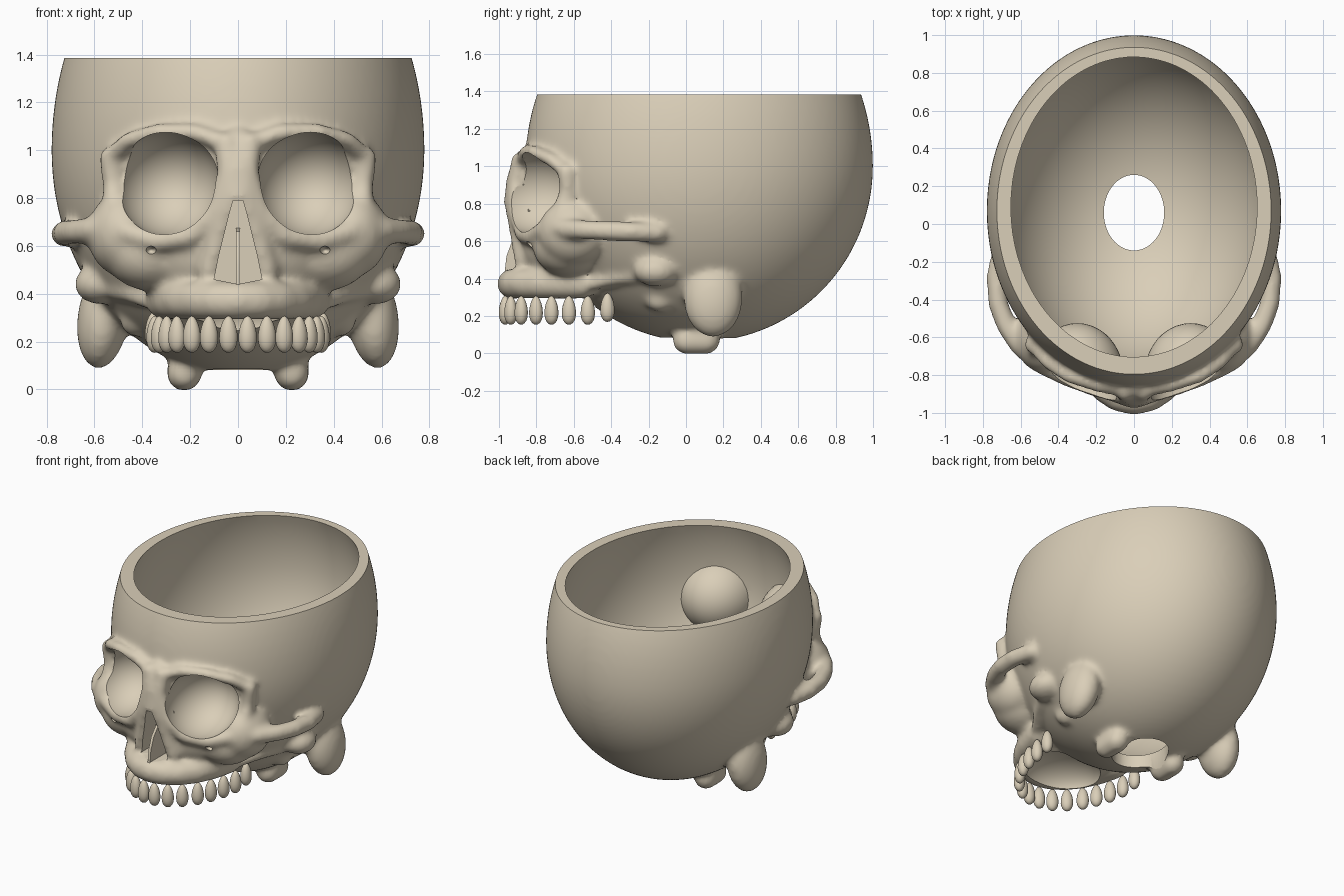
import bpy, bmesh, math
from mathutils import Matrix, Vector

if "Cube" in bpy.data.objects:
    bpy.data.objects.remove(bpy.data.objects["Cube"])

bone = bpy.data.materials.new("bone")
bone.use_nodes = True
COLOUR = (0.70, 0.62, 0.48, 1)
bone.diffuse_color = COLOUR
bone.node_tree.nodes["Principled BSDF"].inputs["Base Color"].default_value = COLOUR


def finish(name, bm):
    bmesh.ops.recalc_face_normals(bm, faces=bm.faces)
    mesh = bpy.data.meshes.new(name)
    bm.to_mesh(mesh)
    bm.free()
    mesh.materials.append(bone)
    obj = bpy.data.objects.new(name, mesh)
    bpy.context.collection.objects.link(obj)
    return obj


def blob(bm, centre, radii, detail=3, tilt=None):
    m = Matrix.Translation(centre)
    if tilt:
        m = m @ tilt
    m = m @ Matrix.Diagonal((*radii, 1))
    return bmesh.ops.create_icosphere(bm, subdivisions=detail, radius=1, matrix=m)["verts"]


def pair(bm, centre, radii, detail=3, lean=0):
    x, y, z = centre
    for s in (1, -1):
        blob(bm, (s * x, y, z), radii, detail, Matrix.Rotation(s * lean, 4, 'Y'))


def dome(bm, y, radii, rise):
    """Braincase egg whose upper half is stretched to stand steeper."""
    for v in blob(bm, (0, y, 1), radii, 5):
        if v.co.z > 1:
            v.co.z = 1 + (v.co.z - 1) * rise


def strut(bm, path, radius):
    """Mirrored bony ridge made of closely spaced spheres."""
    pts = [Vector(p) for p in path]
    for a, b in zip(pts, pts[1:]):
        n = max(2, int((b - a).length / (radius * 0.3)))
        for i in range(n + 1):
            pair(bm, a.lerp(b, i / n), (radius,) * 3, 2)


def prism(bm, profile, place, depth):
    """Extrude a flat outline; place maps (u, v, d) to a point."""
    face = bm.faces.new([bm.verts.new(place(u, v, depth[0])) for u, v in profile])
    ext = bmesh.ops.extrude_face_region(bm, geom=[face])["geom"]
    shift = Vector(place(0, 0, depth[1])) - Vector(place(0, 0, depth[0]))
    bmesh.ops.translate(bm, vec=shift, verts=[v for v in ext if isinstance(v, bmesh.types.BMVert)])


def apply_all(obj):
    bpy.context.view_layer.objects.active = obj
    for m in list(obj.modifiers):
        bpy.ops.object.modifier_apply(modifier=m.name)


def cut(obj, bm):
    cutter = finish("cutter", bm)
    cutter.hide_render = True
    m = obj.modifiers.new("cut", 'BOOLEAN')
    m.operation, m.solver, m.object = 'DIFFERENCE', 'MANIFOLD', cutter
    apply_all(obj)
    bpy.data.objects.remove(cutter)


def smooth(obj, angle):
    bpy.ops.object.select_all(action='DESELECT')
    obj.select_set(True)
    bpy.context.view_layer.objects.active = obj
    bpy.ops.object.shade_smooth_by_angle(angle=math.radians(angle))


def arch(deg, z, inset=0):
    a = math.radians(deg)
    return Vector(((0.355 - inset) * math.sin(a), -0.42 - (0.55 - inset) * math.cos(a), z))


# Braincase and face masses
bm = bmesh.new()
dome(bm, 0.07, (0.78, 0.93, 0.94), 1.13)
blob(bm, (0, -0.6, 0.58), (0.43, 0.3, 0.25), 4)
blob(bm, (0, -0.62, 0.4), (0.36, 0.3, 0.13), 4)

# Cheekbones and cheek arches
pair(bm, (0.36, -0.63, 0.57), (0.2, 0.19, 0.16))
pair(bm, (0.48, -0.6, 0.65), (0.15, 0.19, 0.18))
strut(bm, [(0.54, -0.7, 0.67), (0.61, -0.64, 0.665), (0.675, -0.54, 0.66), (0.72, -0.42, 0.655),
           (0.73, -0.28, 0.65), (0.7, -0.15, 0.645)], 0.056)

# Ridge around each eye socket
strut(bm, [(0.06, -0.88, 1.03), (0.18, -0.86, 1.075), (0.34, -0.81, 1.075), (0.46, -0.73, 1.04),
           (0.535, -0.64, 0.97)], 0.038)
strut(bm, [(0.535, -0.64, 0.97), (0.52, -0.63, 0.86), (0.52, -0.67, 0.76), (0.47, -0.76, 0.66),
           (0.34, -0.82, 0.62), (0.2, -0.87, 0.64), (0.09, -0.9, 0.75), (0.04, -0.91, 0.9),
           (0.05, -0.89, 1.03)], 0.05)

# Nasal bones and sides of the nose opening
strut(bm, [(0, -0.86, 1.05), (0.015, -0.91, 0.93), (0.02, -0.925, 0.81), (0.07, -0.9, 0.68),
           (0.12, -0.87, 0.5)], 0.052)

# Gum ridge
strut(bm, [arch(d, 0.372, 0.04) for d in range(0, 76, 15)], 0.085)

# Jaw joints, struts to the palate, mastoids and neck condyles
pair(bm, (0.58, -0.16, 0.44), (0.105, 0.12, 0.085))
pair(bm, (0.43, -0.14, 0.29), (0.065, 0.08, 0.07))
strut(bm, [(0.54, -0.22, 0.42), (0.45, -0.38, 0.4), (0.34, -0.54, 0.36)], 0.04)
pair(bm, (0.565, 0.145, 0.295), (0.108, 0.16, 0.212), lean=-0.12)
for y in (0.01, 0.055, 0.1):
    pair(bm, (0.225, y, 0.068), (0.075, 0.085, 0.076))
skull = finish("skull", bm)

# Fuse the masses into one soft surface
m = skull.modifiers.new("fuse", 'REMESH')
m.mode, m.voxel_size = 'VOXEL', 0.015
m = skull.modifiers.new("soften", 'SMOOTH')
m.factor, m.iterations = 0.5, 20
apply_all(skull)

# Hollow braincase that leaves the socket backs standing inside
bm = bmesh.new()
dome(bm, 0.09, (0.71, 0.865, 0.86), 1.13)
cavity = finish("cavity", bm)
bm = bmesh.new()
pair(bm, (0.3, -0.8, 0.85), (0.245, 0.275, 0.245), 4)
cut(cavity, bm)
bm = bmesh.new()
bm.from_mesh(cavity.data)
bpy.data.objects.remove(cavity)
cut(skull, bm)

# Open top
bm = bmesh.new()
bmesh.ops.create_cube(bm, size=3, matrix=Matrix.Translation((0, 0, 1.385 + 1.5)))
cut(skull, bm)

# Eye sockets and the small holes below them
bm = bmesh.new()
pair(bm, (0.295, -0.82, 0.86), (0.219, 0.265, 0.217), 5)
pair(bm, (0.365, -0.87, 0.58), (0.025, 0.07, 0.02))
cut(skull, bm)

# Nose opening
bm = bmesh.new()
prism(bm, [(-0.1, 0.46), (0, 0.44), (0.1, 0.46), (0.08, 0.56), (0.035, 0.74), (0.02, 0.79),
           (-0.02, 0.79), (-0.035, 0.74), (-0.08, 0.56)], lambda u, v, d: (u, d, v), (-1.2, -0.8))
cut(skull, bm)

# Opening for the spine
bm = bmesh.new()
bmesh.ops.create_cone(bm, cap_ends=True, segments=64, radius1=1, radius2=1, depth=0.6,
                      matrix=Matrix.Translation((0, 0.06, 0.1)) @ Matrix.Diagonal((0.16, 0.2, 1, 1)))
cut(skull, bm)

# Hollow palate
bm = bmesh.new()
blob(bm, (0, -0.7, 0.26), (0.27, 0.22, 0.15), 4)
cut(skull, bm)
smooth(skull, 40)

# Nasal septum
bm = bmesh.new()
prism(bm, [(-0.77, 0.68), (-0.88, 0.66), (-0.93, 0.6), (-0.96, 0.52), (-0.97, 0.43), (-0.77, 0.42)],
      lambda u, v, d: (d, u, v), (-0.009, 0.009))
smooth(finish("nasal_septum", bm), 30)

# Upper teeth, narrowing towards the gum
bm = bmesh.new()
for deg in (6.5, 20, 33, 46, 57, 68, 79, 90):
    p = arch(deg, 0.23 + 0.015 * (deg > 80))
    for s in (1, -1):
        turn = Matrix.Rotation(s * math.radians(deg), 4, 'Z')
        for v in blob(bm, (s * p.x, p.y, p.z), (0.038, 0.034, 0.077), 3, turn):
            taper = 1 - 2.5 * (v.co.z - p.z)
            v.co.x = s * p.x + (v.co.x - s * p.x) * taper
            v.co.y = p.y + (v.co.y - p.y) * taper
smooth(finish("upper_teeth", bm), 60)
